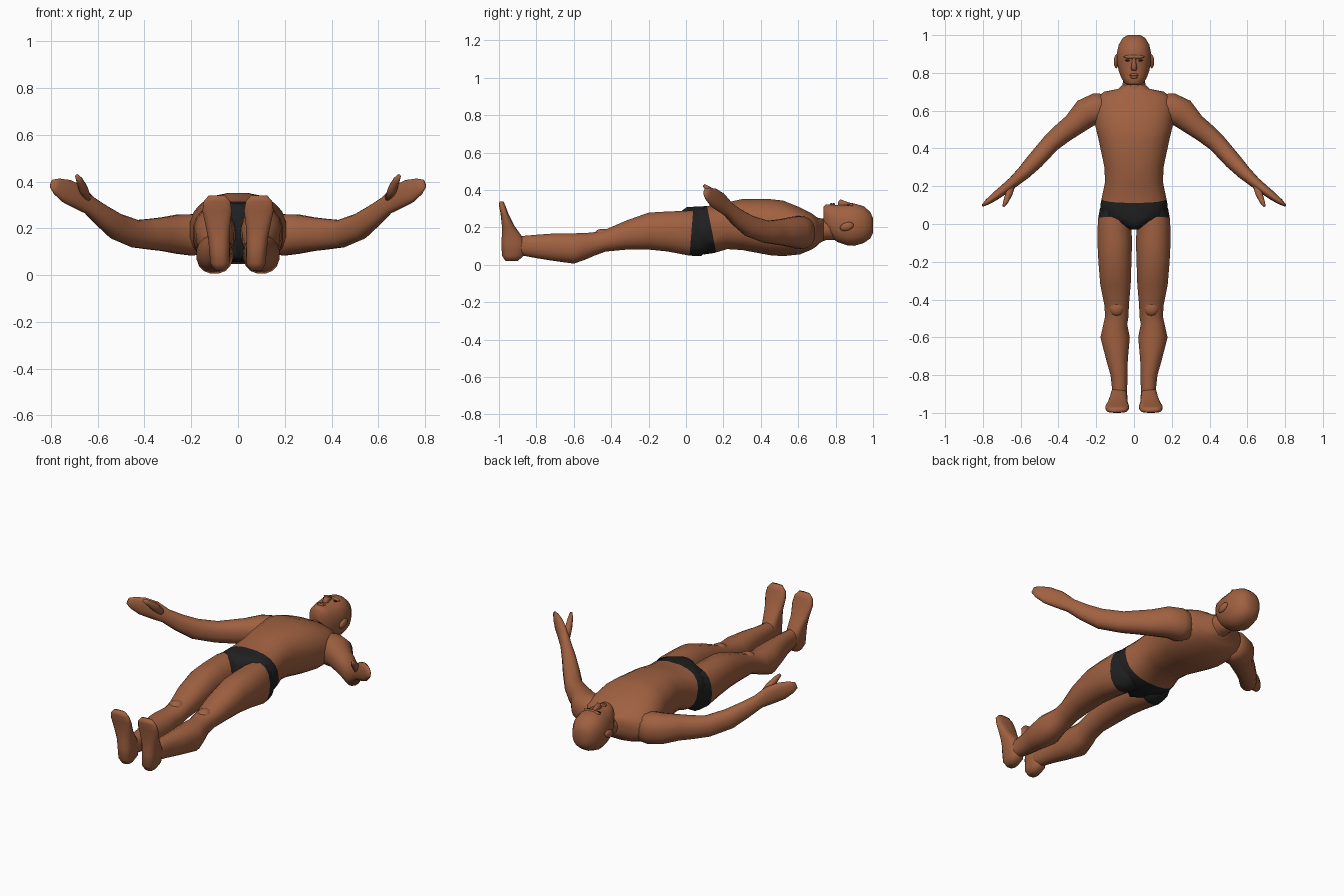
import bpy, bmesh, math
from mathutils import Vector, Matrix


def material(name, rgb):
    m = bpy.data.materials.new(name)
    m.diffuse_color = (*rgb, 1)
    return m


SKIN = material("brown skin", (0.35, 0.118, 0.052))
BLACK = material("black cloth", (0.015, 0.015, 0.016))
DARK = material("dark eyes", (0.04, 0.015, 0.008))


def finish(name, bm, mats, smooth=True):
    bmesh.ops.recalc_face_normals(bm, faces=bm.faces[:])
    for f in bm.faces:
        f.smooth = smooth
    me = bpy.data.meshes.new(name)
    bm.to_mesh(me)
    bm.free()
    for m in mats:
        me.materials.append(m)
    ob = bpy.data.objects.new(name, me)
    bpy.context.collection.objects.link(ob)
    return ob


def loft(name, rings, sides=16, e=0.9, cut=None):
    """Skin rings of (centre, u, v); cut=(point, normal, cloth side) colours one side black."""
    def p(t):
        return math.copysign(abs(t) ** e, t)
    bm = bmesh.new()
    loops = []
    for c, u, v in rings:
        angs = [2 * math.pi * (i + 0.5) / sides for i in range(sides)]
        loops.append([bm.verts.new(c + u * p(math.cos(a)) + v * p(math.sin(a))) for a in angs])
    for a, b in zip(loops, loops[1:]):
        for i in range(sides):
            j = (i + 1) % sides
            bm.faces.new((a[i], a[j], b[j], b[i]))
    bm.faces.new(loops[0])
    bm.faces.new(loops[-1])
    if cut:
        co, no, side = Vector(cut[0]), Vector(cut[1]).normalized(), cut[2]
        bmesh.ops.bisect_plane(bm, geom=bm.verts[:] + bm.edges[:] + bm.faces[:],
                               plane_co=co, plane_no=no)
        for f in bm.faces:
            f.material_index = int((f.calc_center_median() - co).dot(no) * side > 0)
    return finish(name, bm, [SKIN, BLACK] if cut else [SKIN])


def along_y(rows, s=1):
    """Rows of y, centre x, half width, back z, front z."""
    return [(Vector((s * x, y, (a + b) / 2)), Vector((w, 0, 0)), Vector((0, 0, (b - a) / 2)))
            for y, x, w, a, b in rows]


def along_z(rows, s=1):
    """Rows of z, centre x, half width, low y, high y."""
    return [(Vector((s * x, (a + b) / 2, z)), Vector((w, 0, 0)), Vector((0, (b - a) / 2, 0)))
            for z, x, w, a, b in rows]


def along_path(rows, s=1):
    """Rows of x, y, z, half width, half height, set square to the path."""
    pts = [Vector((s * r[0], r[1], r[2])) for r in rows]
    out = []
    for i, c in enumerate(pts):
        d = (pts[min(i + 1, len(pts) - 1)] - pts[max(i - 1, 0)]).normalized()
        side = d.cross(Vector((0, 0, 1))).normalized()
        out.append((c, side * rows[i][3], side.cross(d) * rows[i][4]))
    return out


def ball(name, loc, size, mat=SKIN, turn=0):
    bm = bmesh.new()
    bmesh.ops.create_uvsphere(bm, u_segments=12, v_segments=8, radius=1)
    bm.transform(Matrix.Translation(loc) @ Matrix.Rotation(turn, 4, 'X')
                 @ Matrix.Diagonal((*size, 1)))
    return finish(name, bm, [mat])


# torso, black below the waistband
loft("torso", along_y([
    (0.735, 0, 0.062, 0.130, 0.245), (0.715, 0, 0.085, 0.115, 0.250),
    (0.700, 0, 0.160, 0.100, 0.255), (0.670, 0, 0.200, 0.080, 0.278),
    (0.610, 0, 0.215, 0.055, 0.308), (0.520, 0, 0.207, 0.045, 0.345),
    (0.450, 0, 0.190, 0.050, 0.353), (0.300, 0, 0.158, 0.078, 0.353),
    (0.220, 0, 0.155, 0.083, 0.335), (0.150, 0, 0.170, 0.062, 0.320),
    (0.100, 0, 0.180, 0.055, 0.315), (0.040, 0, 0.180, 0.065, 0.312),
    (0.005, 0, 0.090, 0.065, 0.310), (-0.030, 0, 0.022, 0.075, 0.285)]),
    sides=20, e=0.82, cut=((0, 0.175, 0), (0, 1, 0.2), -1))

# neck and head
loft("neck", along_y([
    (0.82, 0, 0.058, 0.130, 0.255), (0.75, 0, 0.060, 0.132, 0.245),
    (0.71, 0, 0.068, 0.115, 0.252), (0.67, 0, 0.085, 0.100, 0.260)]), e=1)
loft("head", along_y([
    (1.000, 0, 0.035, 0.170, 0.250), (0.985, 0, 0.060, 0.140, 0.285),
    (0.950, 0, 0.082, 0.115, 0.315), (0.900, 0, 0.093, 0.100, 0.330),
    (0.860, 0, 0.092, 0.103, 0.323), (0.810, 0, 0.082, 0.120, 0.323),
    (0.775, 0, 0.069, 0.145, 0.323), (0.747, 0, 0.052, 0.180, 0.325),
    (0.735, 0, 0.034, 0.215, 0.312)]), e=0.85)
loft("nose", along_y([
    (0.885, 0, 0.007, 0.305, 0.330), (0.825, 0, 0.017, 0.300, 0.352),
    (0.812, 0, 0.013, 0.300, 0.336)]), sides=8)
ball("brow", (0, 0.885, 0.320), (0.055, 0.012, 0.012))
ball("upper_lip", (0, 0.790, 0.322), (0.025, 0.007, 0.009))
ball("lower_lip", (0, 0.777, 0.322), (0.022, 0.007, 0.009))

for s, tag in ((1, "right"), (-1, "left")):
    ball(tag + "_ear", (s * 0.094, 0.860, 0.205), (0.013, 0.038, 0.022), turn=0.3)
    ball(tag + "_eye", (s * 0.034, 0.866, 0.320), (0.013, 0.005, 0.004), DARK)

    # leg, black above the briefs opening
    loft(tag + "_leg", along_y([
        (0.15, 0.090, 0.065, 0.100, 0.270), (0.08, 0.095, 0.087, 0.045, 0.290),
        (0.02, 0.103, 0.090, 0.047, 0.292), (-0.10, 0.102, 0.093, 0.070, 0.287),
        (-0.20, 0.101, 0.089, 0.080, 0.281), (-0.32, 0.098, 0.082, 0.080, 0.238),
        (-0.43, 0.092, 0.066, 0.070, 0.190), (-0.49, 0.091, 0.063, 0.048, 0.176),
        (-0.53, 0.099, 0.064, 0.030, 0.172), (-0.60, 0.100, 0.079, 0.005, 0.170),
        (-0.72, 0.090, 0.058, 0.022, 0.168), (-0.80, 0.079, 0.046, 0.035, 0.162),
        (-0.88, 0.076, 0.040, 0.050, 0.155), (-0.93, 0.078, 0.038, 0.050, 0.155)], s),
        cut=((0, 0.015, 0), (0, 1, -0.08), 1))
    ball(tag + "_kneecap", (s * 0.092, -0.445, 0.165), (0.042, 0.045, 0.028))

    # foot with the sole facing the front
    loft(tag + "_foot", along_z([
        (0.020, 0.076, 0.026, -0.965, -0.900), (0.050, 0.077, 0.042, -0.985, -0.865),
        (0.120, 0.080, 0.045, -0.988, -0.860), (0.160, 0.082, 0.047, -0.985, -0.882),
        (0.210, 0.086, 0.053, -0.985, -0.918), (0.275, 0.089, 0.064, -0.992, -0.950),
        (0.315, 0.090, 0.058, -1.000, -0.965), (0.340, 0.090, 0.036, -0.998, -0.976)], s),
        e=0.75)

    # arm from shoulder to fingertips
    loft(tag + "_arm", along_path([
        (0.130, 0.620, 0.170, 0.070, 0.080), (0.195, 0.610, 0.172, 0.085, 0.090),
        (0.255, 0.587, 0.175, 0.080, 0.085), (0.320, 0.525, 0.175, 0.062, 0.073),
        (0.380, 0.480, 0.175, 0.056, 0.066), (0.440, 0.428, 0.177, 0.050, 0.060),
        (0.520, 0.338, 0.208, 0.046, 0.057), (0.580, 0.275, 0.253, 0.038, 0.048),
        (0.635, 0.225, 0.298, 0.030, 0.040), (0.685, 0.185, 0.335, 0.026, 0.052),
        (0.735, 0.147, 0.360, 0.022, 0.051), (0.775, 0.117, 0.380, 0.015, 0.036),
        (0.798, 0.100, 0.392, 0.007, 0.018)], s))
    loft(tag + "_thumb", along_path([
        (0.645, 0.205, 0.325, 0.018, 0.020), (0.662, 0.160, 0.370, 0.019, 0.022),
        (0.678, 0.120, 0.405, 0.014, 0.016), (0.690, 0.096, 0.425, 0.007, 0.008)], s), sides=10)
